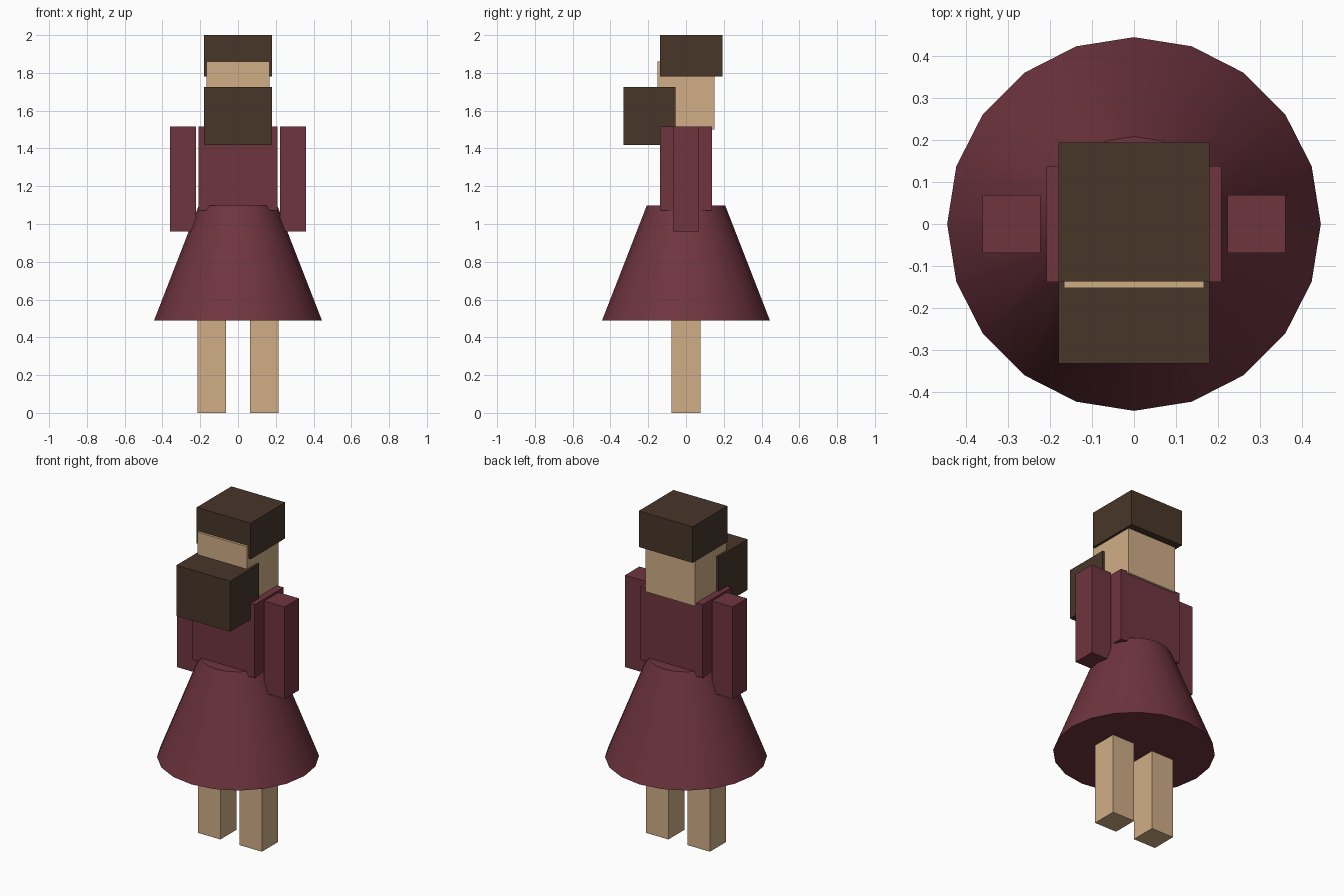
import bpy, math

if "Cube" in bpy.data.objects:
    bpy.data.objects.remove(bpy.data.objects["Cube"])

def material(name, rgb):
    m = bpy.data.materials.new(name)
    m.diffuse_color = (*rgb, 1)
    m.use_nodes = True
    m.node_tree.nodes["Principled BSDF"].inputs["Base Color"].default_value = m.diffuse_color
    return m

SKIN = material("skin", (0.63, 0.42, 0.24))
CLOTH = material("cloth", (0.16, 0.035, 0.05))
HAIR = material("hair", (0.065, 0.037, 0.022))

def box(name, x, y, z, mat):
    """Box from (min, max) pairs on each axis."""
    pairs = (x, y, z)
    bpy.ops.mesh.primitive_cube_add(size=1, location=[(a + b) / 2 for a, b in pairs])
    ob = bpy.context.object
    ob.name = name
    ob.scale = [b - a for a, b in pairs]
    bpy.ops.object.transform_apply(location=False, rotation=False, scale=True)
    ob.data.materials.append(mat)
    return ob

# legs and arms, mirrored left and right
for side, s in (("left", 1), ("right", -1)):
    box(f"{side}_leg", sorted((s * 0.064, s * 0.214)), (-0.077, 0.077), (0, 0.52), SKIN)
    box(f"{side}_arm", sorted((s * 0.222, s * 0.36)), (-0.069, 0.069), (0.96, 1.515), CLOTH)

# flared skirt
bpy.ops.mesh.primitive_cone_add(vertices=20, radius1=0.444, radius2=0.208,
                                depth=0.607, location=(0, 0, 0.7935))
skirt = bpy.context.object
skirt.name = "skirt"
skirt.data.materials.append(CLOTH)
bpy.ops.object.shade_smooth_by_angle(angle=math.radians(30))

# torso
box("torso", (-0.208, 0.208), (-0.138, 0.138), (1.072, 1.515), CLOTH)

# head, hair cap and beard
box("head", (-0.166, 0.166), (-0.152, 0.152), (1.50, 1.86), SKIN)
box("hair", (-0.18, 0.18), (-0.137, 0.194), (1.782, 2.0), HAIR)
box("beard", (-0.18, 0.18), (-0.332, -0.055), (1.418, 1.724), HAIR)
